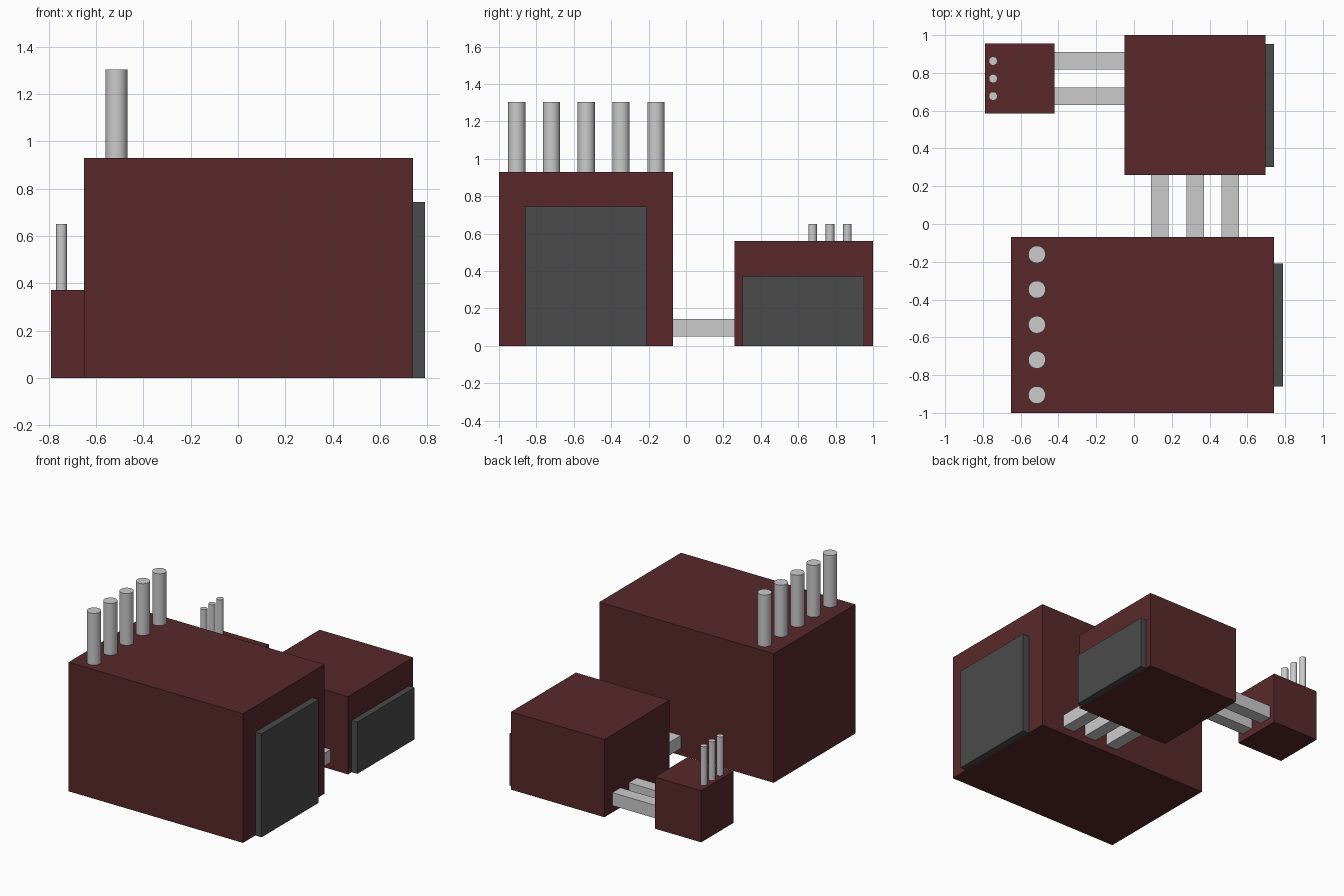
import bpy
import bmesh
from mathutils import Matrix, Vector

if "Cube" in bpy.data.objects:
    bpy.data.objects.remove(bpy.data.objects["Cube"])


def material(name, rgb):
    mat = bpy.data.materials.new(name)
    mat.diffuse_color = (*rgb, 1)
    mat.use_nodes = True
    mat.node_tree.nodes["Principled BSDF"].inputs["Base Color"].default_value = mat.diffuse_color
    return mat


BRICK = material("dark_red", (0.1, 0.022, 0.024))
DOOR = material("dark_grey", (0.07, 0.07, 0.07))


def make(name, bm, mat):
    mesh = bpy.data.meshes.new(name)
    bm.to_mesh(mesh)
    bm.free()
    ob = bpy.data.objects.new(name, mesh)
    bpy.context.collection.objects.link(ob)
    if mat:
        mesh.materials.append(mat)
    return ob


def box(name, x, y, z, mat=None):
    """Box from (low, high) ranges on each axis."""
    lo, hi = Vector((x[0], y[0], z[0])), Vector((x[1], y[1], z[1]))
    bm = bmesh.new()
    bmesh.ops.create_cube(bm, size=1, matrix=Matrix.Translation((lo + hi) / 2)
                          @ Matrix.Diagonal((*(hi - lo), 1)))
    return make(name, bm, mat)


def chimney(name, x, y, radius, z0, z1):
    bm = bmesh.new()
    bmesh.ops.create_cone(bm, cap_ends=True, segments=32, radius1=radius,
                          radius2=radius, depth=z1 - z0,
                          matrix=Matrix.Translation((x, y, (z0 + z1) / 2)))
    for f in bm.faces:
        f.smooth = len(f.verts) == 4
    for e in bm.edges:
        e.smooth = all(f.smooth for f in e.link_faces)
    make(name, bm, None)


# Buildings
box("main_hall", (-0.65, 0.74), (-1, -0.07), (0, 0.93), BRICK)
box("middle_hall", (-0.05, 0.695), (0.26, 1), (0, 0.56), BRICK)
box("small_hall", (-0.79, -0.42), (0.585, 0.955), (0, 0.372), BRICK)

# Loading doors
box("main_door", (0.74, 0.79), (-0.86, -0.21), (0, 0.745), DOOR)
box("middle_door", (0.695, 0.74), (0.302, 0.953), (0, 0.373), DOOR)

# Chimney rows
for i in range(5):
    chimney(f"main_chimney_{i + 1}", -0.514, -0.905 + i * 0.186, 0.046, 0.93, 1.303)
for i in range(3):
    chimney(f"small_chimney_{i + 1}", -0.746, 0.677 + i * 0.093, 0.023, 0.372, 0.652)

# Square connecting ducts
for i in range(3):
    x = 0.09 + i * 0.187
    box(f"main_duct_{i + 1}", (x, x + 0.093), (-0.07, 0.26), (0.05, 0.143))
for i in range(2):
    y = 0.63 + i * 0.187
    box(f"small_duct_{i + 1}", (-0.42, -0.05), (y, y + 0.093), (0.05, 0.143))
